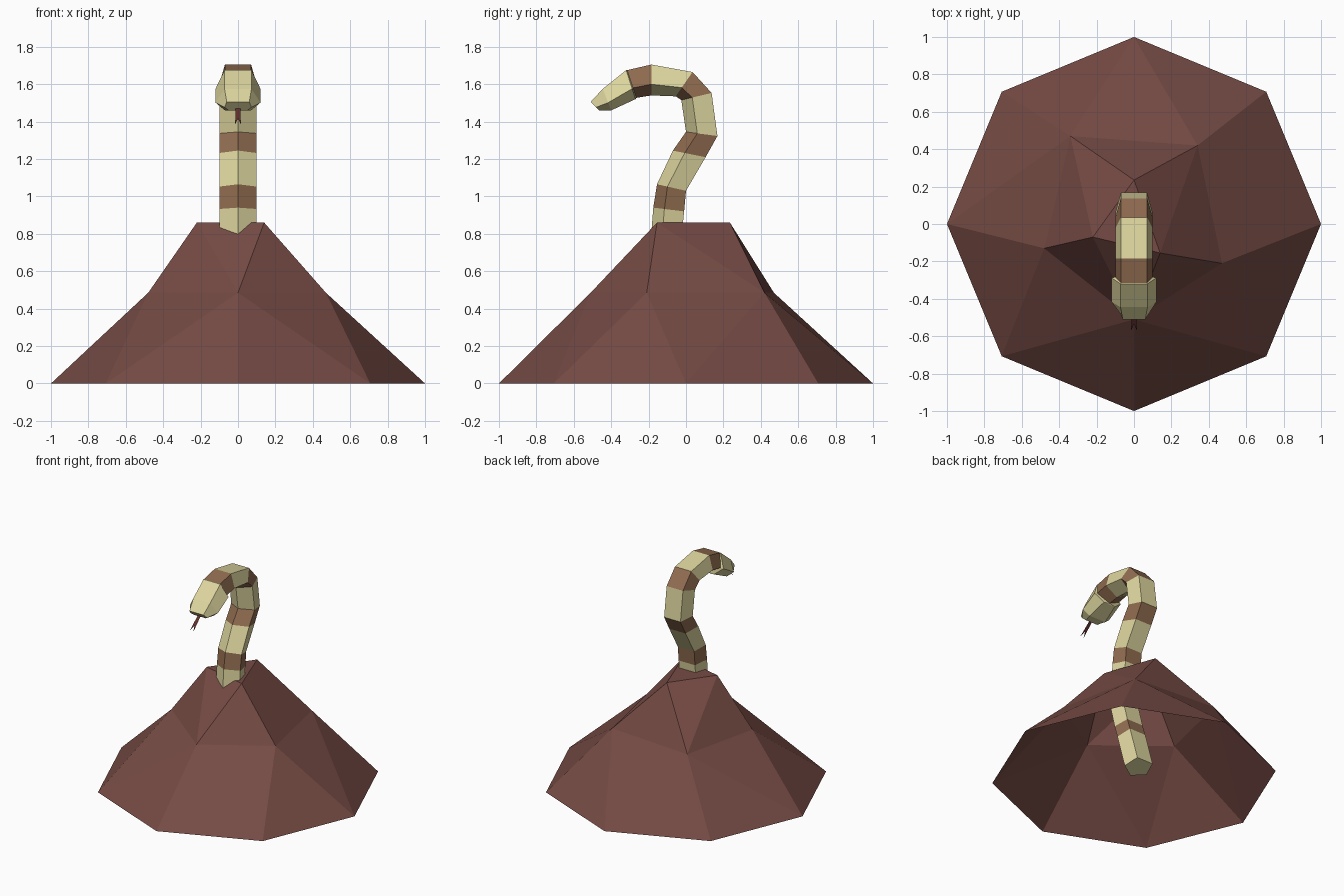
import bpy, bmesh, math

cube = bpy.data.objects.get("Cube")
if cube:
    bpy.data.objects.remove(cube, do_unlink=True)


def material(name, rgb):
    m = bpy.data.materials.new(name)
    m.use_nodes = True
    m.diffuse_color = (*rgb, 1)
    m.node_tree.nodes["Principled BSDF"].inputs["Base Color"].default_value = (*rgb, 1)
    return m


earth = material("earth_brown", (0.18, 0.07, 0.058))
cream = material("cream_scales", (0.72, 0.66, 0.34))
band = material("band_brown", (0.28, 0.15, 0.08))
red = material("tongue_red", (0.12, 0.03, 0.025))


def finish(bm, name, mats):
    bmesh.ops.recalc_face_normals(bm, faces=bm.faces)
    mesh = bpy.data.meshes.new(name)
    bm.to_mesh(mesh)
    bm.free()
    for m in mats:
        mesh.materials.append(m)
    obj = bpy.data.objects.new(name, mesh)
    bpy.context.collection.objects.link(obj)


def fan_bridge(bm, lower, upper, apexes):
    """Join two rings; apexes[i] is the lower corner under upper edge i."""
    n, k = len(lower), len(upper)
    for i in range(k):
        bm.faces.new((upper[i], lower[apexes[i]], upper[(i + 1) % k]))
        j = apexes[i - 1]
        while j != apexes[i]:
            bm.faces.new((upper[i], lower[j], lower[(j + 1) % n]))
            j = (j + 1) % n


# Rocky mound: octagon foot, five-sided waist, three-sided top, open below
bm = bmesh.new()
foot = [bm.verts.new((math.cos(i * math.pi / 4), math.sin(i * math.pi / 4), 0))
        for i in range(8)]
waist = [bm.verts.new((x, y, 0.485)) for x, y in
         ((0, -0.51), (0.47, -0.21), (0.34, 0.42), (-0.34, 0.47), (-0.48, -0.13))]
top = [bm.verts.new((x, y, 0.86)) for x, y in
       ((0.14, -0.155), (0, 0.235), (-0.22, -0.07))]
fan_bridge(bm, foot, waist, (7, 0, 2, 4, 5))
fan_bridge(bm, waist, top, (2, 3, 0))
bm.faces.new(top)
finish(bm, "mound", [earth])

# Snake stations: belly y, z, back y, z
body = [
    (-0.04, 0.03, 0.12, 0.08), (-0.12, 0.30, 0.04, 0.35),
    (-0.15, 0.40, 0.01, 0.44), (-0.19, 0.56, -0.03, 0.59),
    (-0.195, 0.68, -0.035, 0.68), (-0.175, 0.94, -0.01, 0.92),
    (-0.155, 1.065, 0.0, 1.03), (-0.07, 1.245, 0.105, 1.21),
    (0.0, 1.345, 0.168, 1.323), (-0.025, 1.515, 0.137, 1.553),
    (-0.055, 1.535, 0.035, 1.665), (-0.185, 1.54, -0.185, 1.705),
    (-0.265, 1.527, -0.315, 1.675),
]
# Head adds half widths at belly, side and back
head = [(-0.27, 1.52, -0.32, 1.675, 0.05, 0.12, 0.072),
        (-0.40, 1.46, -0.445, 1.575, 0.07, 0.12, 0.072),
        (-0.465, 1.46, -0.51, 1.505, 0.05, 0.072, 0.06)]
stations = [s + (0, 0.1, 0.07) for s in body] + head

bm = bmesh.new()
rings = []
for y0, z0, y1, z1, belly, side, back in stations:
    profile = ((belly, 0), (side, 0.36), (back, 1), (-back, 1), (-side, 0.36), (-belly, 0))
    rings.append([bm.verts.new((x, y0 + (y1 - y0) * t, z0 + (z1 - z0) * t))
                  for x, t in profile])
for s, (a, b) in enumerate(zip(rings, rings[1:])):
    for i in range(6):
        j = (i + 1) % 6
        f = bm.faces.new((a[i], a[j], b[j], b[i]))
        # every second body segment is a dark band
        f.material_index = s % 2 if s < len(body) - 1 else 0
bm.faces.new(rings[0])
bm.faces.new(rings[-1])
bmesh.ops.remove_doubles(bm, verts=bm.verts, dist=0.0005)
finish(bm, "snake", [cream, band])

# Flat forked tongue
bm = bmesh.new()


def tongue_point(x, t):
    return bm.verts.new((x, -0.47 - 0.1 * t, 1.475 - 0.09 * t))


a, b = tongue_point(-0.012, 0), tongue_point(0.012, 0)
l, r, m = tongue_point(-0.014, 0.6), tongue_point(0.014, 0.6), tongue_point(0, 0.65)
bm.faces.new((a, b, r, m, l))
bm.faces.new((l, m, tongue_point(-0.016, 1)))
bm.faces.new((m, r, tongue_point(0.016, 1)))
finish(bm, "tongue", [red])
